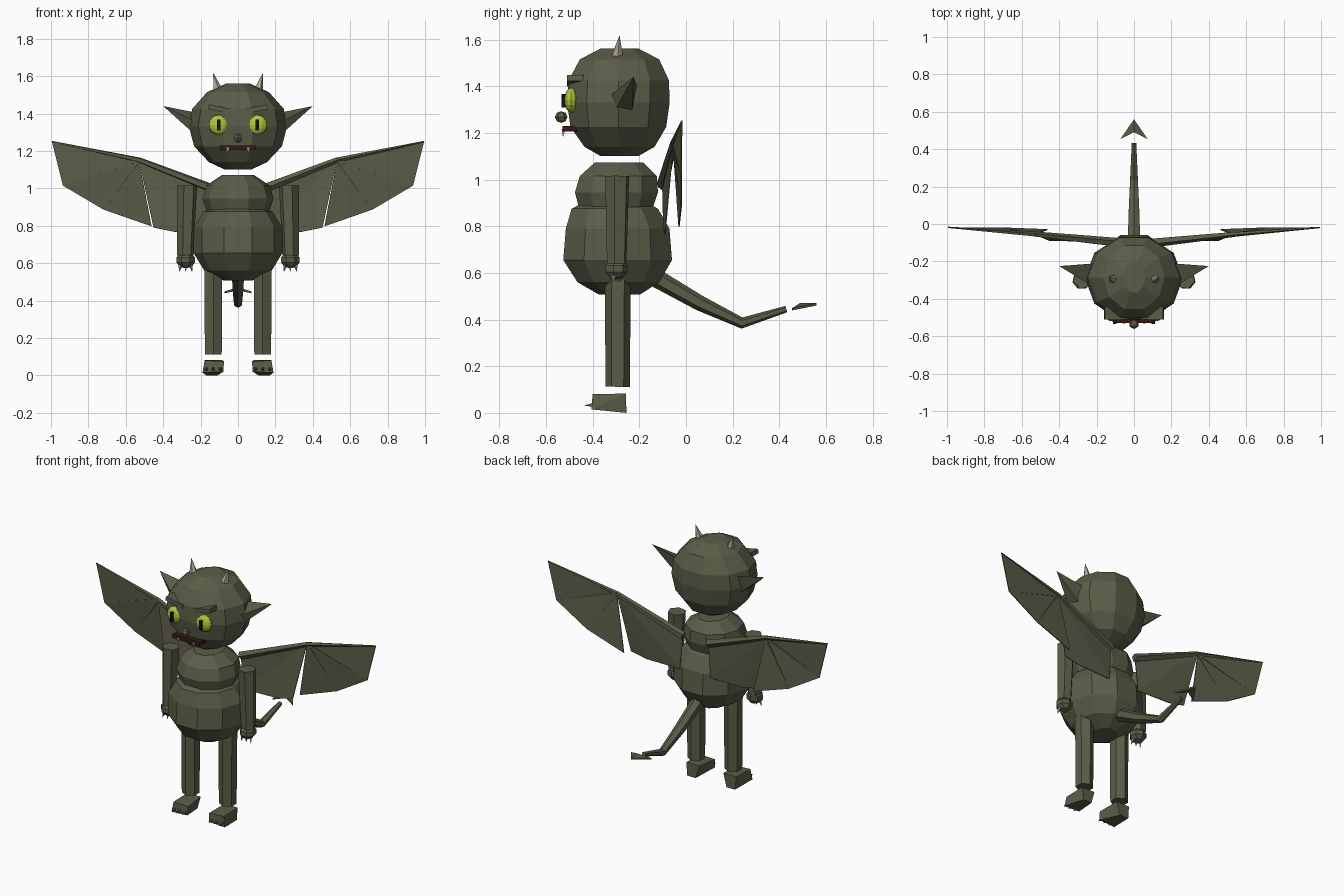
import bpy, bmesh, math
from mathutils import Vector, Matrix

if "Cube" in bpy.data.objects:
    bpy.data.objects.remove(bpy.data.objects["Cube"], do_unlink=True)


def material(name, rgb):
    m = bpy.data.materials.new(name)
    m.use_nodes = True
    m.diffuse_color = (*rgb, 1)
    m.node_tree.nodes["Principled BSDF"].inputs["Base Color"].default_value = (*rgb, 1)
    return m


SKIN = material("olive skin", (0.105, 0.11, 0.066))
HORN = material("bone", (0.42, 0.37, 0.29))
EYE = material("yellow green", (0.45, 0.56, 0.04))
BLACK = material("black", (0.006, 0.006, 0.005))
MOUTH = material("dark red", (0.045, 0.008, 0.007))


def finish(name, bm, mat):
    bmesh.ops.recalc_face_normals(bm, faces=bm.faces)
    mesh = bpy.data.meshes.new(name)
    bm.to_mesh(mesh)
    bm.free()
    mesh.materials.append(mat)
    ob = bpy.data.objects.new(name, mesh)
    bpy.context.collection.objects.link(ob)
    return ob


def skin_rings(name, rings, mat):
    """Bridge equal-sized point rings and cap both ends."""
    bm = bmesh.new()
    loops = [[bm.verts.new(p) for p in ring] for ring in rings]
    n = len(loops[0])
    for a, b in zip(loops, loops[1:]):
        for i in range(n):
            j = (i + 1) % n
            bm.faces.new((a[i], a[j], b[j], b[i]))
    bm.faces.new(loops[0])
    bm.faces.new(loops[-1])
    return finish(name, bm, mat)


def circle(n, phase=0.0):
    return [(math.cos(phase + math.tau * i / n), math.sin(phase + math.tau * i / n)) for i in range(n)]


def blob(name, profile, n=10):
    """Faceted body mass from (z, centre y, radius x, radius y) levels."""
    k = 1 / math.cos(math.pi / n)
    rings = [[(rx * c, cy + ry * k * s, z) for c, s in circle(n)] for z, cy, rx, ry in profile]
    return skin_rings(name, rings, SKIN)


def limb(name, points, radii, n, mat=SKIN):
    """Tapered prism following a path."""
    pts = [Vector(p) for p in points]
    rings = []
    for i, (p, r) in enumerate(zip(pts, radii)):
        d = pts[min(i + 1, len(pts) - 1)] - pts[max(i - 1, 0)]
        q = d.to_track_quat('Z', 'Y')
        rings.append([p + q @ Vector((r * c, r * s, 0)) for c, s in circle(n, math.pi / n)])
    return skin_rings(name, rings, mat)


def hull(name, points, mat=SKIN):
    bm = bmesh.new()
    verts = [bm.verts.new(p) for p in points]
    bmesh.ops.convex_hull(bm, input=verts)
    return finish(name, bm, mat)


def ball(name, centre, radii, u, v, mat=SKIN):
    bm = bmesh.new()
    bmesh.ops.create_uvsphere(bm, u_segments=u, v_segments=v, radius=1,
                              matrix=Matrix.LocRotScale(centre, None, radii))
    return finish(name, bm, mat)


def box(name, centre, size, mat, tilt=0.0):
    bm = bmesh.new()
    bmesh.ops.create_cube(bm, size=1)
    m = Matrix.Translation(centre) @ Matrix.Rotation(tilt, 4, 'Y') @ Matrix.Diagonal((*size, 1))
    bm.transform(m)
    return finish(name, bm, mat)


def sheet(name, points, thickness=0.005):
    """Thin membrane fanned out from its first point."""
    bm = bmesh.new()
    v = [bm.verts.new(p) for p in points]
    for a, b in zip(v[1:], v[2:]):
        bm.faces.new((v[0], a, b))
    ob = finish(name, bm, SKIN)
    mod = ob.modifiers.new("thickness", 'SOLIDIFY')
    mod.thickness = thickness
    mod.offset = 0
    return ob


# Body masses
blob("head", [(1.10, -.285, .07, .08), (1.14, -.285, .155, .15), (1.225, -.29, .235, .205),
              (1.33, -.29, .262, .22), (1.425, -.288, .245, .215), (1.515, -.285, .165, .17),
              (1.562, -.285, .06, .08)])
blob("chest", [(.84, -.3, .13, .14), (.885, -.3, .17, .16), (.945, -.298, .19, .178),
               (1.015, -.29, .17, .165), (1.072, -.287, .085, .105)])
blob("belly", [(.508, -.285, .08, .09), (.56, -.29, .18, .175), (.655, -.293, .238, .233),
               (.79, -.293, .238, .222), (.875, -.305, .185, .185), (.905, -.305, .12, .13)])

# Nose and mouth
ball("nose", (0, -.535, 1.268), (.027, .027, .025), 6, 4)
box("mouth", (0, -.495, 1.217), (.195, .07, .024), MOUTH)

# Tail with separate arrow tip
limb("tail", [(0, -.15, .59), (0, .06, .47), (0, .24, .385), (0, .43, .445)],
     [.04, .033, .024, .014], 6)
hull_tip = [(0, .56, .466), (-.072, .455, .445), (0, .49, .46), (.072, .455, .445)]
bm = bmesh.new()
lower = [bm.verts.new((x, y, z - .006)) for x, y, z in hull_tip]
upper = [bm.verts.new((x, y, z + .004)) for x, y, z in hull_tip]
upper[2].co.z += .008
for i, j in ((0, 1), (1, 2), (2, 3), (3, 0)):
    bm.faces.new((lower[i], lower[j], upper[j], upper[i]))
for ring in (lower, upper):
    bm.faces.new((ring[0], ring[1], ring[2]))
    bm.faces.new((ring[0], ring[2], ring[3]))
finish("tail_tip", bm, SKIN)

# Paired parts
for s, side in ((1, "left"), (-1, "right")):
    def m(*pts):
        return [(s * x, y, z) for x, y, z in pts]

    def named(part):
        return f"{side}_{part}"

    # Face
    ball(named("eye"), (s * .103, -.492, 1.34), (.053, .03, .053), 12, 8, EYE)
    box(named("pupil"), (s * .103, -.523, 1.338), (.017, .022, .058), BLACK)
    box(named("brow"), (s * .098, -.475, 1.424), (.122, .07, .026), SKIN, -s * .2)
    limb(named("tooth"), m((.055, -.525, 1.217), (.055, -.527, 1.183)), [.011, .001], 4, HORN)

    # Horns and ears
    limb(named("horn"), m((.1, -.298, 1.49), (.132, -.285, 1.615)), [.037, .001], 5, HORN)
    hull(named("ear"), m((.4, -.225, 1.44), (.2, -.21, 1.40), (.235, -.325, 1.36),
                         (.25, -.30, 1.305), (.235, -.23, 1.30), (.18, -.27, 1.34)))

    # Arms, hands and claws
    limb(named("arm"), m((.272, -.295, 1.015), (.282, -.297, .64)), [.054, .044], 6)
    ball(named("hand"), (s * .28, -.3, .617), (.053, .052, .045), 7, 5)
    for i in (-1, 0, 1):
        x = .28 + i * .028
        limb(named(f"finger_claw_{i + 2}"), m((x, -.31, .59), (x + i * .006, -.318, .555)),
             [.011, .001], 4, HORN)

    # Legs, feet and toes
    limb(named("leg"), m((.132, -.292, .62), (.132, -.293, .112)), [.056, .052], 6)
    hull(named("foot"), m((.078, -.405, .02), (.19, -.405, .015), (.075, -.4, .075), (.178, -.4, .08),
                          (.085, -.258, .083), (.178, -.258, .083), (.11, -.255, 0), (.17, -.255, 0)))
    for i in (-1, 0, 1):
        x = .132 + i * .038
        limb(named(f"toe_claw_{i + 2}"), m((x, -.395, .034), (x, -.435, .032)), [.013, .001], 4)

    # Wings: arm bone, fingers and two membranes
    root, elbow, tip = (.09, -.1, .98), (.53, -.055, 1.152), (.995, -.018, 1.25)
    mid, low, inner = (.936, -.02, 1.015), (.72, -.02, .887), (.462, -.03, .797)
    limb(named("wing_upper_bone"), m(root, elbow), [.026, .015], 5)
    limb(named("wing_outer_bone"), m(elbow, tip), [.014, .004], 5)
    for i, end in enumerate((mid, low)):
        limb(named(f"wing_finger_{i + 1}"), m(elbow, end), [.011, .003], 4)
    sheet(named("outer_membrane"), m(elbow, tip, mid, low, inner))
    sheet(named("inner_membrane"), m(elbow, (.452, -.088, .79), (.34, -.09, .768),
                                     (.11, -.095, .765), root))
